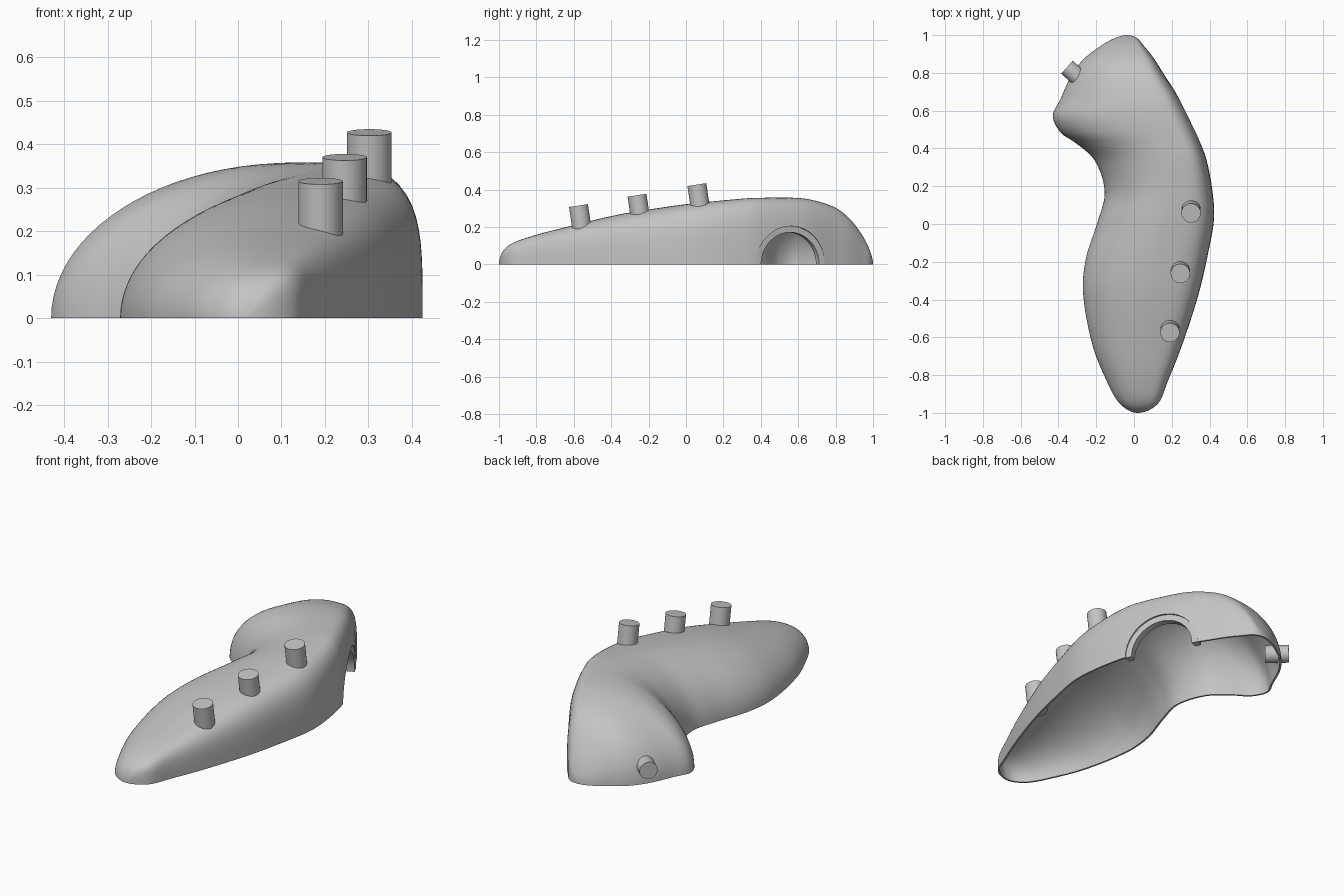
import bpy, bmesh, math
from mathutils import Vector

default = bpy.data.objects.get("Cube")
if default:
    bpy.data.objects.remove(default, do_unlink=True)

grey = bpy.data.materials.new("light grey")
grey.use_nodes = True
COLOUR = (0.55, 0.55, 0.55, 1)
grey.diffuse_color = COLOUR
grey.node_tree.nodes["Principled BSDF"].inputs["Base Color"].default_value = COLOUR


def make_object(name, bm):
    mesh = bpy.data.meshes.new(name)
    bm.to_mesh(mesh)
    bm.free()
    mesh.materials.append(grey)
    obj = bpy.data.objects.new(name, mesh)
    bpy.context.collection.objects.link(obj)
    return obj


def activate(obj):
    bpy.ops.object.select_all(action='DESELECT')
    obj.select_set(True)
    bpy.context.view_layer.objects.active = obj


def smooth(obj):
    activate(obj)
    bpy.ops.object.shade_smooth_by_angle(angle=math.radians(35))


def cylinder(name, radius, start, end):
    """Capped cylinder between two points."""
    start, end = Vector(start), Vector(end)
    axis = end - start
    bm = bmesh.new()
    bmesh.ops.create_cone(bm, cap_ends=True, segments=48, radius1=radius,
                          radius2=radius, depth=axis.length)
    obj = make_object(name, bm)
    turn = axis.to_track_quat('Z', 'Y').to_matrix().to_4x4()
    turn.translation = (start + end) / 2
    obj.data.transform(turn)
    return obj


# Shell stations: y, right-hand edge (-x), left-hand edge (+x), ridge height
STATIONS = [
    (-1, .02, .02, 0), (-.98, -.04, .09, .07), (-.94, -.085, .135, .107),
    (-.83, -.145, .18, .15), (-.64, -.22, .255, .2), (-.36, -.27, .345, .267),
    (-.18, -.254, .387, .297), (.02, -.19, .423, .325), (.17, -.155, .416, .34),
    (.34, -.21, .384, .355), (.43, -.31, .352, .357), (.48, -.385, .332, .358),
    (.57, -.43, .29, .357), (.66, -.39, .243, .348), (.79, -.33, .16, .308),
    (.87, -.27, .11, .25), (.94, -.18, .055, .16), (.985, -.1, .015, .07),
    (1, -.035, -.035, 0)]
KEYS = [math.asin(s[0]) for s in STATIONS]
VALUES = [Vector(s[1:]) for s in STATIONS]
LAST = len(KEYS) - 1


def slope(i):
    a, b = max(i - 1, 0), min(i + 1, LAST)
    return (VALUES[b] - VALUES[a]) / (KEYS[b] - KEYS[a])


def station(t):
    """Smooth (Hermite) interpolation between stations."""
    i = max(k for k in range(LAST) if KEYS[k] <= t or k == 0)
    d = KEYS[i + 1] - KEYS[i]
    u = (t - KEYS[i]) / d
    v = 1 - u
    return (VALUES[i] * v * v * (1 + 2 * u) + VALUES[i + 1] * u * u * (1 + 2 * v)
            + (slope(i) * v - slope(i + 1) * u) * (d * u * v))


def section(t, count=44):
    """Arch: soft ellipse on one side, upright rounded wall on the other."""
    y = math.sin(t)
    low, high, height = station(t)
    blend = min(max(y * 2, 0), 1)
    ridge = low + (high - low) * (.62 + .15 * blend * blend * (3 - 2 * blend))
    points = []
    for k in range(count + 1):
        a = math.pi * k / count
        c, s = -math.cos(a), math.sin(a)
        power = 2 if c < 0 else 4
        r = (abs(c) ** power + s ** power) ** (-1 / power)
        half = ridge - low if c < 0 else high - ridge
        points.append((ridge + half * c * r, y, max(height * s * r, 0)))
    return points


# Hollow shell, lofted through the stations
STEPS = 110
bm = bmesh.new()
rings = [[bm.verts.new(p) for p in section(math.pi * (i / STEPS - .5))]
         for i in range(STEPS + 1)]
for a, b in zip(rings, rings[1:]):
    for k in range(len(a) - 1):
        bm.faces.new((a[k], a[k + 1], b[k + 1], b[k]))
bmesh.ops.remove_doubles(bm, verts=bm.verts, dist=.00005)
bmesh.ops.recalc_face_normals(bm, faces=bm.faces)
bm.normal_update()
if sum(f.normal.z * f.calc_area() for f in bm.faces) < 0:
    bmesh.ops.reverse_faces(bm, faces=bm.faces)
shell = make_object("shell", bm)
wall = shell.modifiers.new("wall", 'SOLIDIFY')
wall.thickness = .01
wall.offset = -1

# Round side opening cut through the upright wall
CENTRE = Vector((.28, .557, 0))
OUT = Vector((.9, .43, 0)).normalized()
cutter = cylinder("opening_cutter", .205, CENTRE - OUT * .15, CENTRE + OUT * .15)
cutter.hide_render = True
cut = shell.modifiers.new("opening", 'BOOLEAN')
cut.operation = 'DIFFERENCE'
cut.solver = 'EXACT'
cut.object = cutter
activate(shell)
for name in ("wall", "opening"):
    bpy.ops.object.modifier_apply(modifier=name)
bpy.data.objects.remove(cutter, do_unlink=True)
for v in shell.data.vertices:
    v.co.z = max(v.co.z, 0)
smooth(shell)

# Half-ring collar recessed in the opening
side = Vector((-OUT.y, OUT.x, 0))
up = Vector((0, 0, 1))
bm = bmesh.new()
arcs = []
for k in range(41):
    a = math.pi * k / 40
    ray = side * math.cos(a) + up * math.sin(a)
    arcs.append([bm.verts.new(CENTRE + ray * r + OUT * d)
                 for r, d in ((.172, 0), (.207, 0), (.207, -.04), (.172, -.04))])
for a, b in zip(arcs, arcs[1:]):
    for k in range(4):
        n = (k + 1) % 4
        bm.faces.new((a[k], a[n], b[n], b[k]))
bm.faces.new(arcs[0])
bm.faces.new(arcs[-1])
bmesh.ops.recalc_face_normals(bm, faces=bm.faces)
smooth(make_object("opening_collar", bm))

# Three buttons along the top, leaning with the slope
TILT = Vector((0, -.15, 1)).normalized()
for name, top in (("front", (.19, -.575, .315)), ("middle", (.245, -.262, .37)),
                  ("rear", (.302, .058, .427))):
    smooth(cylinder(name + "_button", .051, Vector(top) - TILT * .16, top))

# Button on the end of the arm
smooth(cylinder("arm_button", .046, (-.262, .748, .09), (-.355, .83, .09)))
